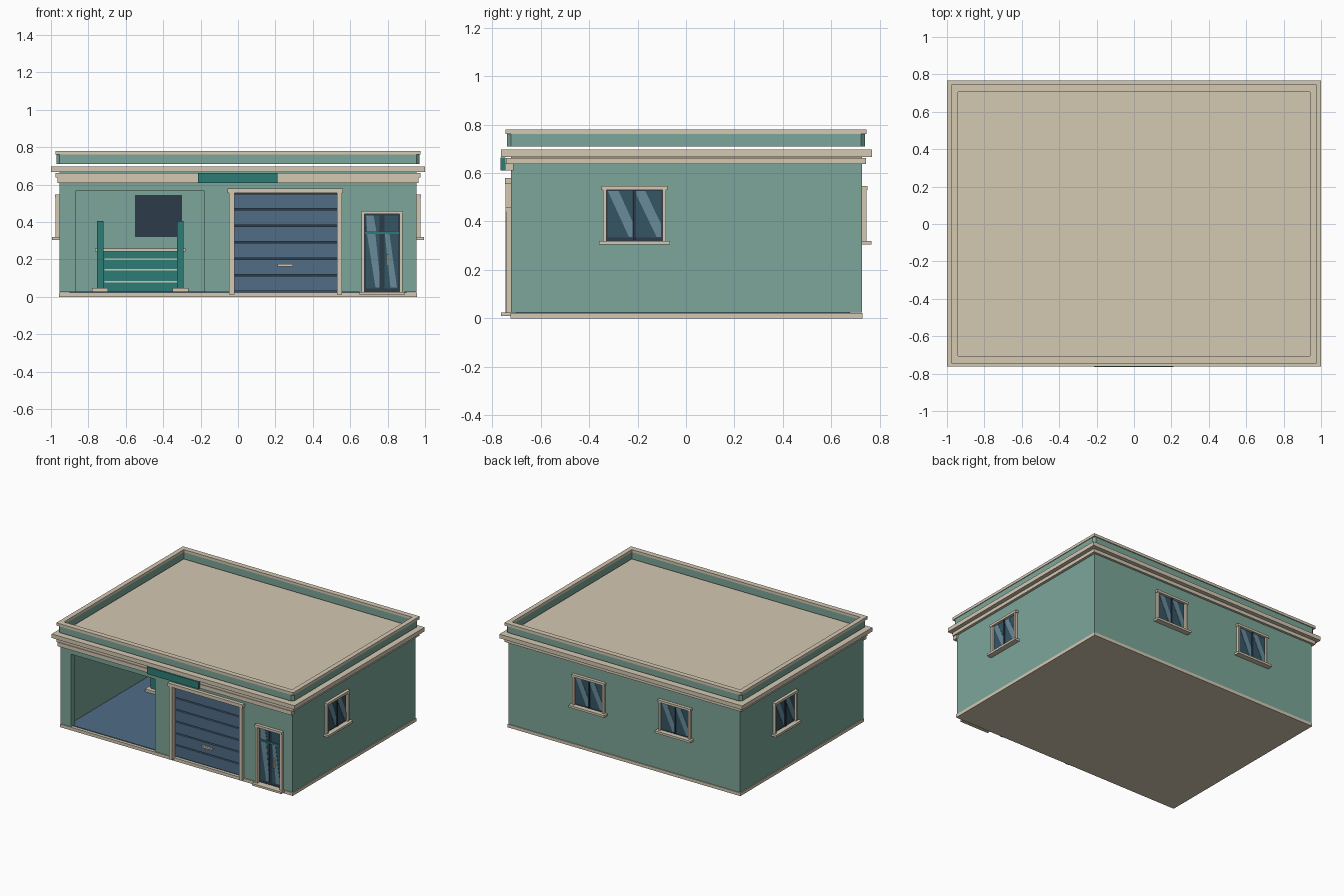
import bpy, bmesh
from math import pi
from mathutils import Matrix

if "Cube" in bpy.data.objects:
    bpy.data.objects.remove(bpy.data.objects["Cube"])


def mat(name, r, g, b):
    m = bpy.data.materials.new(name)
    m.diffuse_color = (r, g, b, 1)
    m.use_nodes = True
    m.node_tree.nodes["Principled BSDF"].inputs["Base Color"].default_value = m.diffuse_color
    return m


GREEN = mat("wall_green", .20, .38, .32)
BEIGE = mat("trim_beige", .66, .58, .45)
BLUE = mat("door_blue", .08, .15, .24)
TEAL = mat("teal", .027, .20, .18)
NAVY = mat("navy", .025, .045, .07)
GLASS = mat("glass", .035, .09, .127)
GLINT = mat("glint", .14, .26, .33)
I = Matrix.Identity(4)


def finish(bm, name, m, M=I):
    bmesh.ops.recalc_face_normals(bm, faces=bm.faces)
    me = bpy.data.meshes.new(name)
    bm.to_mesh(me)
    bm.free()
    ob = bpy.data.objects.new(name, me)
    bpy.context.collection.objects.link(ob)
    ob.matrix_world = M
    if m:
        me.materials.append(m)
    return ob


def box(name, m, x, y, z, M=I):
    bm = bmesh.new()
    size = Matrix.Diagonal((x[1] - x[0], y[1] - y[0], z[1] - z[0], 1))
    mid = Matrix.Translation((sum(x) / 2, sum(y) / 2, sum(z) / 2))
    bmesh.ops.create_cube(bm, size=1, matrix=mid @ size)
    return finish(bm, name, m, M)


def ring(name, m, ox, oy, ix, iy, z, cut=0):
    """Rectangular frame lying flat, optionally with chamfered outer corners."""
    bm = bmesh.new()
    loops = []
    for hx, hy in ((ox, oy), (ix, iy)):
        for h in z:
            loops.append([bm.verts.new((sx * hx, sy * hy, h))
                          for sx, sy in ((-1, -1), (1, -1), (1, 1), (-1, 1))])
    a, b, c, d = loops
    for p, q in ((a, b), (b, d), (d, c), (c, a)):
        for i in range(4):
            j = (i + 1) % 4
            bm.faces.new((p[i], p[j], q[j], q[i]))
    if cut:
        edges = [bm.edges.get((a[i], b[i])) for i in range(4)]
        bmesh.ops.bevel(bm, geom=edges, offset=cut, segments=1, affect='EDGES')
    return finish(bm, name, m)


def flat(name, m, pts, y, M=I):
    """Thin upright polygon given as (x, z) points."""
    bm = bmesh.new()
    f = bm.faces.new([bm.verts.new((px, y, pz)) for px, pz in pts])
    r = bmesh.ops.extrude_face_region(bm, geom=[f])
    bmesh.ops.translate(bm, vec=(0, .002, 0),
                        verts=[v for v in r['geom'] if isinstance(v, bmesh.types.BMVert)])
    return finish(bm, name, m, M)


# Shell: hollow walls with the open bay and both doorways cut out
F, B, X = -.722, .726, .955
walls = box("walls", GREEN, (-X, X), (F, B), (.025, .668))
cutters = {
    "room": ((-.905, .905), (F + .05, B - .05), (.0, .62)),
    "bay_opening": ((-.87, -.18), (-.8, -.65), (.0, .565)),
    "garage_opening": ((-.02, .53), (-.8, -.65), (.0, .555)),
    "entry_opening": ((.675, .865), (-.8, -.65), (.0, .445)),
}
for n, (cx, cy, cz) in cutters.items():
    c = box(n + "_cutter", None, cx, cy, cz)
    c.hide_render = True
    c.hide_viewport = True
    mod = walls.modifiers.new(n, 'BOOLEAN')
    mod.operation, mod.solver, mod.object = 'DIFFERENCE', 'EXACT', c

# Foundation and workshop floor
box("foundation", BEIGE, (-.958, .958), (F - .003, B + .003), (0, .023))
box("workshop_floor", BLUE, (-.90, .90), (F + .02, B - .05), (.02, .028))

# Roof: slab cornice, lower trim, front fascia and parapet
box("roof_cornice", BEIGE, (-1, 1), (-.763, .767), (.667, .697))
ring("lower_trim", BEIGE, .975, .743, .94, .71, (.637, .662))
box("front_fascia", BEIGE, (-.965, .965), (-.748, F + .01), (.61, .64))
ring("parapet", GREEN, .97, .738, .94, .705, (.71, .762), cut=.016)
ring("parapet_cap", BEIGE, .975, .745, .94, .705, (.76, .78))

# Blank sign board
box("sign_board", TEAL, (-.215, .21), (-.765, -.745), (.61, .663))

# Garage door with slats, frame and handle
pitch = (.555 - .028) / 6
box("garage_door", NAVY, (-.02, .53), (-.70, -.685), (.028, .555))
for i in range(6):
    z0 = .028 + i * pitch
    box("garage_slat", BLUE, (-.02, .53), (-.715, -.70), (z0 + .004, z0 + pitch - .004))
for x0, x1 in ((-.048, -.02), (.53, .555)):
    box("garage_jamb", BEIGE, (x0, x1), (-.745, -.68), (.012, .56))
box("garage_header", BEIGE, (-.055, .562), (-.748, -.68), (.555, .58))
box("garage_handle", BEIGE, (.21, .295), (-.73, -.715), (.163, .175))

# Entry door: frame, leaf, glazing, handle and step
for x0, x1 in ((.66, .677), (.863, .88)):
    box("entry_jamb", BEIGE, (x0, x1), (-.742, -.68), (.012, .45))
box("entry_header", BEIGE, (.658, .882), (-.745, -.68), (.442, .46))
box("entry_leaf", NAVY, (.675, .865), (-.712, -.69), (.025, .445))
for x0, x1 in ((.685, .757), (.782, .855)):
    box("entry_glass", GLASS, (x0, x1), (-.716, -.71), (.045, .335))
    box("entry_transom_glass", GLASS, (x0, x1), (-.716, -.71), (.35, .435))
flat("entry_glint", GLINT, ((.69, .335), (.735, .335), (.757, .12), (.757, .05), (.735, .05)), -.718)
flat("entry_glint", GLINT, ((.785, .335), (.81, .335), (.85, .05), (.815, .05)), -.718)
flat("entry_glint", GLINT, ((.685, .435), (.725, .435), (.74, .35), (.69, .35)), -.718)
box("entry_rail", TEAL, (.68, .86), (-.719, -.708), (.337, .347))
box("entry_handle", BEIGE, (.797, .806), (-.735, -.712), (.165, .23))
box("entry_step", BEIGE, (.65, .89), (-.763, -.68), (.01, .025))


# Windows: built facing -y, then turned onto each wall
def window(M):
    box("window_backing", NAVY, (-.125, .125), (-.004, .056), (.32, .545), M)
    for s in (-1, 1):
        box("window_side", BEIGE, sorted((s * .13, s * .115)), (-.02, .01), (.32, .54), M)
        box("window_pane", GLASS, sorted((s * .007, s * .111)), (-.008, 0), (.333, .526), M)
    box("window_header", BEIGE, (-.136, .136), (-.023, .01), (.53, .547), M)
    box("window_sill", BEIGE, (-.147, .147), (-.04, .01), (.304, .32), M)
    box("window_mullion", NAVY, (-.006, .006), (-.014, 0), (.325, .53), M)
    flat("window_glint", GLINT,
         ((-.11, .526), (-.065, .526), (-.008, .40), (-.008, .335), (-.022, .335)), -.01, M)
    flat("window_glint", GLINT,
         ((.008, .526), (.045, .526), (.11, .39), (.11, .335), (.092, .335), (.008, .51)), -.01, M)


for x, y, a in ((X, -.213, pi / 2), (-X, .21, -pi / 2), (.285, B, pi), (-.425, B, pi)):
    window(Matrix.Translation((x, y, 0)) @ Matrix.Rotation(a, 4, 'Z'))

# Two-post lift in the open bay
for x in (-.737, -.308):
    box("lift_post", TEAL, (x - .017, x + .017), (.05, .09), (.045, .405))
    box("lift_foot", BEIGE, (x - .043, x + .043), (.02, .12), (.028, .048))

# Workbench with drawers against the back wall
box("workbench_cabinet", TEAL, (-.72, -.32), (.48, .67), (.028, .242))
box("workbench_top", BEIGE, (-.765, -.28), (.46, .674), (.242, .258))
for z in (.08, .145, .2):
    box("drawer_pull", BEIGE, (-.715, -.325), (.472, .482), (z - .004, z + .004))
